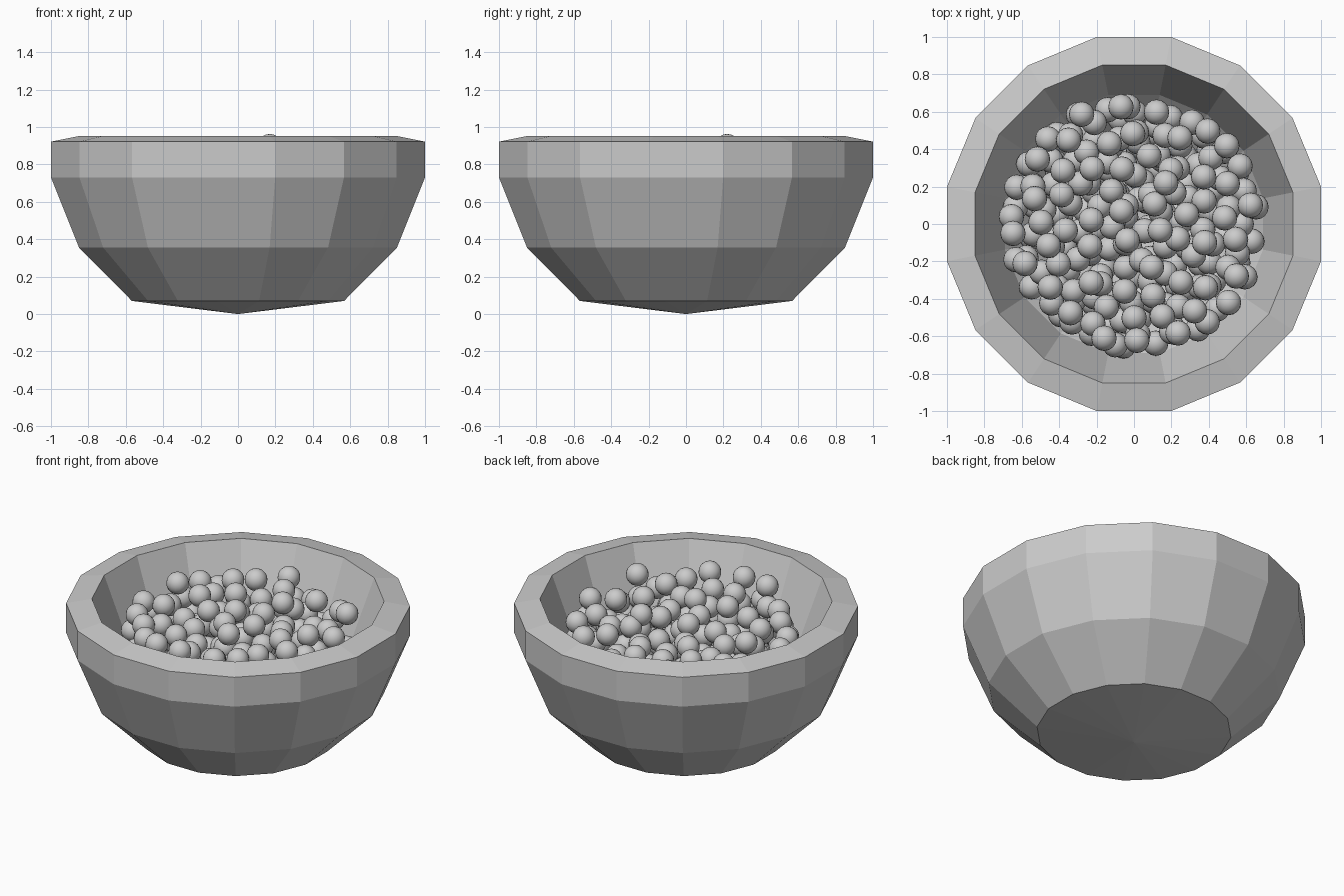
import bpy, bmesh, math, random

if "Cube" in bpy.data.objects:
    bpy.data.objects.remove(bpy.data.objects["Cube"])

SIDES = 16
FLAT = math.cos(math.pi / SIDES)   # profile x values are corner x positions at half a side


def add_object(name, mesh):
    obj = bpy.data.objects.new(name, mesh)
    bpy.context.collection.objects.link(obj)
    return obj


# Bowl: faceted wall spun from an outer-to-inner profile, closed by shallow cones
outer = [(0.567, 0.07), (0.85, 0.355), (1.0, 0.73), (1.0, 0.922)]
inner = [(0.85, 0.952), (0.69, 0.52), (0.46, 0.26)]
FLOOR = 0.19

bm = bmesh.new()
angles = [2 * math.pi * (i + 0.5) / SIDES for i in range(SIDES)]
rings = []
for x, z in outer + inner:
    r = x / FLAT
    rings.append([bm.verts.new((r * math.cos(a), r * math.sin(a), z)) for a in angles])
bottom = bm.verts.new((0, 0, 0.0))
floor = bm.verts.new((0, 0, FLOOR))
for i in range(SIDES):
    j = (i + 1) % SIDES
    for lo, hi in zip(rings, rings[1:]):
        bm.faces.new((lo[i], lo[j], hi[j], hi[i]))
    bm.faces.new((bottom, rings[0][j], rings[0][i]))
    bm.faces.new((floor, rings[-1][i], rings[-1][j]))
bmesh.ops.recalc_face_normals(bm, faces=bm.faces)
bowl_mesh = bpy.data.meshes.new("bowl")
bm.to_mesh(bowl_mesh)
bm.free()
add_object("bowl", bowl_mesh)


# Balls: dropped one at a time into the lowest of several random spots
BALL = 0.068
GAP2 = (1.98 * BALL) ** 2
random.seed(4)
inside = [(0, FLOOR)] + inner[::-1]


def bowl_height(r):
    for (r0, z0), (r1, z1) in zip(inside, inside[1:]):
        if r <= r1:
            return z0 + (z1 - z0) * (r - r0) / (r1 - r0)
    return inner[0][1]


def landing(x, y, balls):
    z = bowl_height(math.hypot(x, y) + 0.03) + BALL
    for bx, by, bz in balls:
        d2 = (bx - x) ** 2 + (by - y) ** 2
        if d2 < GAP2:
            z = max(z, bz + math.sqrt(GAP2 - d2))
    return z


balls = []
for _ in range(420):
    spots = []
    for _ in range(20):
        r, a = 0.66 * math.sqrt(random.random()), random.uniform(0, 2 * math.pi)
        x, y = r * math.cos(a), r * math.sin(a)
        spots.append((x, y, landing(x, y, balls)))
    best = min(spots, key=lambda p: p[2])
    if best[2] > 0.875:
        break
    balls.append(best)
balls.append((0.17, 0.22, 0.895))   # highest ball

# One ball template copied to every position in a single mesh
bm = bmesh.new()
bmesh.ops.create_uvsphere(bm, u_segments=16, v_segments=10, radius=BALL)
bm.verts.index_update()
points = [tuple(v.co) for v in bm.verts]
polys = [[v.index for v in f.verts] for f in bm.faces]
bm.free()

verts, faces = [], []
for bx, by, bz in balls:
    base = len(verts)
    verts += [(x + bx, y + by, z + bz) for x, y, z in points]
    faces += [[i + base for i in p] for p in polys]
ball_mesh = bpy.data.meshes.new("balls")
ball_mesh.from_pydata(verts, [], faces)
ball_mesh.shade_smooth()
add_object("balls", ball_mesh)
